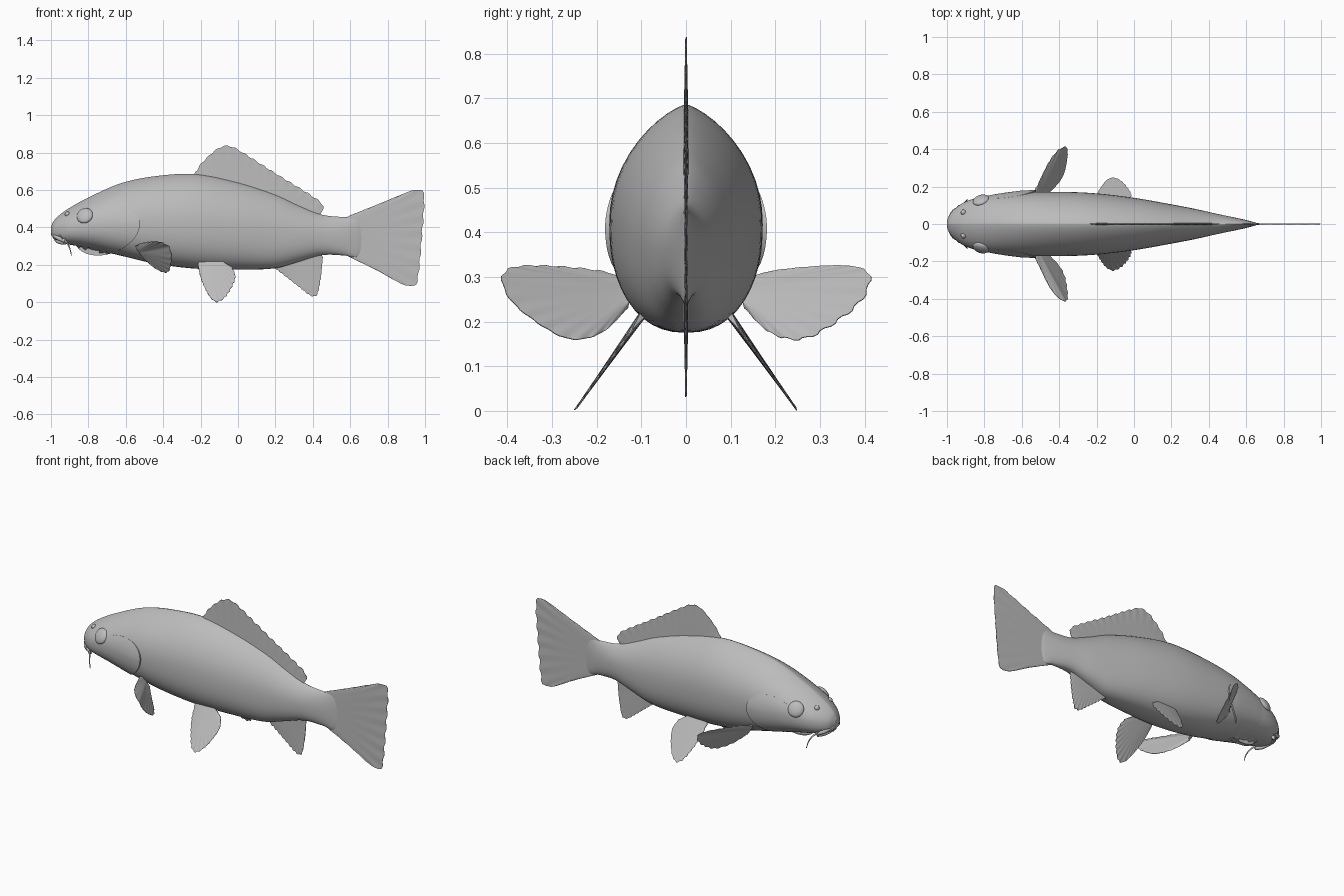
import bpy, math
from mathutils import Vector

cube = bpy.data.objects.get("Cube")
if cube:
    bpy.data.objects.remove(cube)

grey = bpy.data.materials.new("plain grey")
grey.use_nodes = True
grey.diffuse_color = (0.5, 0.5, 0.5, 1)
grey.node_tree.nodes["Principled BSDF"].inputs["Base Color"].default_value = (0.5, 0.5, 0.5, 1)
SIDES = {"front": -1, "back": 1}


def hermite(keys, vals, x):
    """Smooth curve through values placed at the given keys."""
    last = len(keys) - 1
    i = 0
    while i < last - 1 and x > keys[i + 1]:
        i += 1

    def slope(j):
        a, b = max(j - 1, 0), min(j + 1, last)
        return (vals[b] - vals[a]) / (keys[b] - keys[a])
    h = keys[i + 1] - keys[i]
    t = min(max((x - keys[i]) / h, 0), 1)
    return (vals[i] * (1 + 2 * t) * (1 - t) ** 2 + slope(i) * h * t * (1 - t) ** 2
            + vals[i + 1] * t * t * (3 - 2 * t) + slope(i + 1) * h * t * t * (t - 1))


def resample(points, n):
    """Even spacing along a smooth path."""
    pts = [Vector(p) for p in points]
    keys = [0]
    for a, b in zip(pts, pts[1:]):
        keys.append(keys[-1] + (b - a).length)
    return [hermite(keys, pts, keys[-1] * i / n) for i in range(n + 1)]


def finish(obj, angle=50):
    bpy.ops.object.select_all(action='DESELECT')
    obj.select_set(True)
    bpy.context.view_layer.objects.active = obj
    if obj.type == 'CURVE':
        bpy.ops.object.convert(target='MESH')
        obj = bpy.context.object
    bpy.ops.object.shade_smooth_by_angle(angle=math.radians(angle))
    return obj


def add_mesh(name, verts, faces):
    mesh = bpy.data.meshes.new(name)
    mesh.from_pydata(verts, [], faces)
    mesh.materials.append(grey)
    obj = bpy.data.objects.new(name, mesh)
    bpy.context.collection.objects.link(obj)
    return finish(obj)


def grid_faces(rows, cols, closed=True):
    return [(r * cols + c, r * cols + (c + 1) % cols,
             (r + 1) * cols + (c + 1) % cols, (r + 1) * cols + c)
            for r in range(rows - 1) for c in range(cols if closed else cols - 1)]


def tube(name, points, radius, tip=1.0):
    curve = bpy.data.curves.new(name, 'CURVE')
    curve.dimensions = '3D'
    curve.bevel_depth = radius
    curve.bevel_resolution = 3
    curve.use_fill_caps = True
    path = resample(points, 16)
    spline = curve.splines.new('POLY')
    spline.points.add(len(path) - 1)
    for i, (p, co) in enumerate(zip(spline.points, path)):
        p.co = (*co, 1)
        p.radius = 1 + (tip - 1) * i / 16
    curve.materials.append(grey)
    obj = bpy.data.objects.new(name, curve)
    bpy.context.collection.objects.link(obj)
    finish(obj)


# Body stations: x, then top, bottom, half width
STATIONS = [
    (-1, .405, .365, .018), (-.985, .435, .338, .052), (-.95, .47, .318, .088),
    (-.9, .505, .308, .12), (-.81, .555, .292, .147), (-.63, .635, .25, .167),
    (-.45, .673, .208, .172), (-.23, .685, .18, .166), (0, .64, .175, .14),
    (.2, .575, .182, .105), (.33, .515, .218, .08), (.45, .468, .252, .053),
    (.57, .455, .25, .028), (.635, .452, .241, .012), (.66, .42, .27, .004)]
XS = [s[0] for s in STATIONS]
SHAPE = [Vector(s[1:]) for s in STATIONS]


def section(s, upper):
    """Width factor: pointed back above, rounded box belly below."""
    s = min(s, 1)
    return (1 - s ** 2.2) ** .75 if upper else (1 - s ** 2.4) ** (1 / 2.4)


def half_width(x, z):
    top, bottom, w = hermite(XS, SHAPE, x)
    t = (z - bottom) / (top - bottom)
    return w * section(abs(t - .45) / (.55 if t > .45 else .45), t > .45)


def surface_normal(x, z, d=.01):
    return Vector(((half_width(x - d, z) - half_width(x + d, z)) / (2 * d), 1,
                   (half_width(x, z - d) - half_width(x, z + d)) / (2 * d))).normalized()


COLS = 48
verts, rows = [], 0
for i in range(len(XS) - 1):
    for k in range(6 if i < len(XS) - 2 else 7):
        x = XS[i] + (XS[i + 1] - XS[i]) * k / 6
        top, bottom, w = hermite(XS, SHAPE, x)
        for c in range(COLS):
            a = 2 * math.pi * c / COLS
            s = math.sin(a)
            y = w * section(abs(s), s > 0) * (1 if math.cos(a) > 0 else -1)
            t = .45 + s * (.55 if s > 0 else .45)
            verts.append((x, y, bottom + t * (top - bottom)))
        rows += 1
faces = grid_faces(rows, COLS)
faces += [tuple(range(COLS)), tuple(range((rows - 1) * COLS, rows * COLS))[::-1]]
body = add_mesh("body", verts, faces)

# Gill covers: shells hugging the head, raised toward the rear edge
for side, sign in SIDES.items():
    verts, n, rings = [], 48, 10
    for r in range(rings + 2):
        f = min(r, rings) / rings
        for c in range(n):
            a = 2 * math.pi * c / n
            x = -.70 + .168 * f * math.cos(a) - .05 * f * math.sin(a) * -1
            z = .38 + .13 * f * math.sin(a)
            lift = .011 * min(max((x + .80) / .2, 0), 1) * min(max((.52 - z) / .1, 0), 1) - .001
            if r > rings:
                lift = -.012
            verts.append((x, sign * (half_width(x, z) + lift), z))
    faces = grid_faces(rings + 2, n)
    add_mesh("gill_cover_" + side, verts, faces if sign < 0 else [f[::-1] for f in faces])


# Eyes and nostrils
def bump(name, x, z, sign, radius, depth, sink):
    n = surface_normal(x, z)
    n.y *= sign
    centre = Vector((x, sign * half_width(x, z), z)) - n * sink
    bpy.ops.mesh.primitive_uv_sphere_add(segments=24, ring_count=16, radius=1, location=centre)
    obj = bpy.context.object
    obj.name = name
    obj.scale = (radius, radius, depth)
    obj.rotation_euler = n.to_track_quat('Z', 'Y').to_euler()
    obj.data.materials.append(grey)
    finish(obj)


for side, sign in SIDES.items():
    bump("eye_" + side, -.82, .465, sign, .045, .02, .004)
    bump("nostril_" + side, -.913, .472, sign, .014, .012, 0)
    # Barbels hanging from the mouth corner
    tube("long_barbel_" + side, [(-.935, sign * .07, .335), (-.915, sign * .1, .32),
                                 (-.9, sign * .122, .29), (-.89, sign * .13, .25)], .006, .3)
    tube("short_barbel_" + side, [(-.965, sign * .06, .36), (-.95, sign * .085, .355),
                                  (-.935, sign * .1, .335)], .005, .3)

# Lips
tube("upper_lip", [(-.925, -.082, .328), (-.965, -.066, .345), (-.988, 0, .362),
                   (-.965, .066, .345), (-.925, .082, .328)], .011)
tube("lower_lip", [(-.925, -.078, .318), (-.953, -.05, .322), (-.97, 0, .332),
                   (-.953, .05, .322), (-.925, .078, .318)], .011)


def fin(name, root, rim, thick, fray=.005, n=64, m=10):
    """Thin blade lofted from root to rim, with rays that fray at the rim."""
    root, rim = resample(root, n), resample(rim, n)
    across = (rim[n // 2] - root[n // 2])
    normal = across.cross(rim[-1] - rim[0]).normalized()
    verts = []
    for face in (1, -1):
        for r in range(m + 1):
            t = r / m
            for c in range(n + 1):
                ray = 1 if c % 4 < 2 else -1
                p = root[c].lerp(rim[c], t)
                if r == m and ray < 0:
                    p -= (rim[c] - root[c]).normalized() * fray
                p += normal * (face * (thick * (1 - t) + .001) + ray * .0012 * t ** 4)
                verts.append(p)
    side = grid_faces(m + 1, n + 1, False)
    total = (m + 1) * (n + 1)
    faces = side + [tuple(v + total for v in f[::-1]) for f in side]
    loop = ([c for c in range(n + 1)] + [r * (n + 1) + n for r in range(1, m + 1)]
            + [m * (n + 1) + c for c in range(n - 1, -1, -1)]
            + [r * (n + 1) for r in range(m - 1, 0, -1)])
    faces += [(b, a, a + total, b + total) for a, b in zip(loop, loop[1:] + loop[:1])]
    add_mesh(name, verts, faces)


def flat(points):
    return [(x, 0, z) for x, z in points]


# Fins on the centre line
fin("tail_fin", flat([(.56, .445), (.56, .26)]),
    flat([(.60, .465), (.75, .525), (.93, .598), (.965, .603), (.99, .595), (.998, .56),
          (.985, .35), (.963, .12), (.95, .09), (.92, .085), (.87, .1), (.75, .166), (.60, .24)]), .004)
fin("dorsal_fin", flat([(-.22, .665), (0, .62), (.2, .55), (.33, .49), (.42, .455)]),
    flat([(-.235, .685), (-.2, .74), (-.14, .8), (-.09, .833), (-.04, .836), (.01, .812),
          (.2, .692), (.42, .555), (.455, .52), (.45, .48), (.43, .465)]), .005)
fin("anal_fin", flat([(.2, .2), (.33, .24), (.44, .265)]),
    flat([(.2, .18), (.27, .125), (.35, .062), (.385, .036), (.415, .03), (.43, .055),
          (.445, .14), (.455, .24)]), .005)

# Paired fins
PELVIC_RIM = [(-.215, .2), (-.2, .13), (-.17, .06), (-.14, .015), (-.11, .001),
              (-.07, .025), (-.03, .085), (-.013, .14), (-.03, .185)]
PECTORAL_RIM = [(-.55, .15, .30), (-.52, .2, .315), (-.45, .34, .326), (-.4, .4, .318),
                (-.365, .415, .295), (-.355, .4, .255), (-.355, .36, .215), (-.37, .28, .165),
                (-.395, .23, .16), (-.44, .18, .18), (-.5, .13, .23)]
for side, sign in SIDES.items():
    fin("pelvic_fin_" + side, [(-.205, sign * .09, .225), (-.1, sign * .09, .225)],
        [(x, sign * (.1 + (.21 - z) * .715), z) for x, z in PELVIC_RIM], .008)
    fin("pectoral_fin_" + side, [(-.54, sign * .14, .295), (-.50, sign * .13, .24)],
        [(x, sign * y, z) for x, y, z in PECTORAL_RIM], .008)
